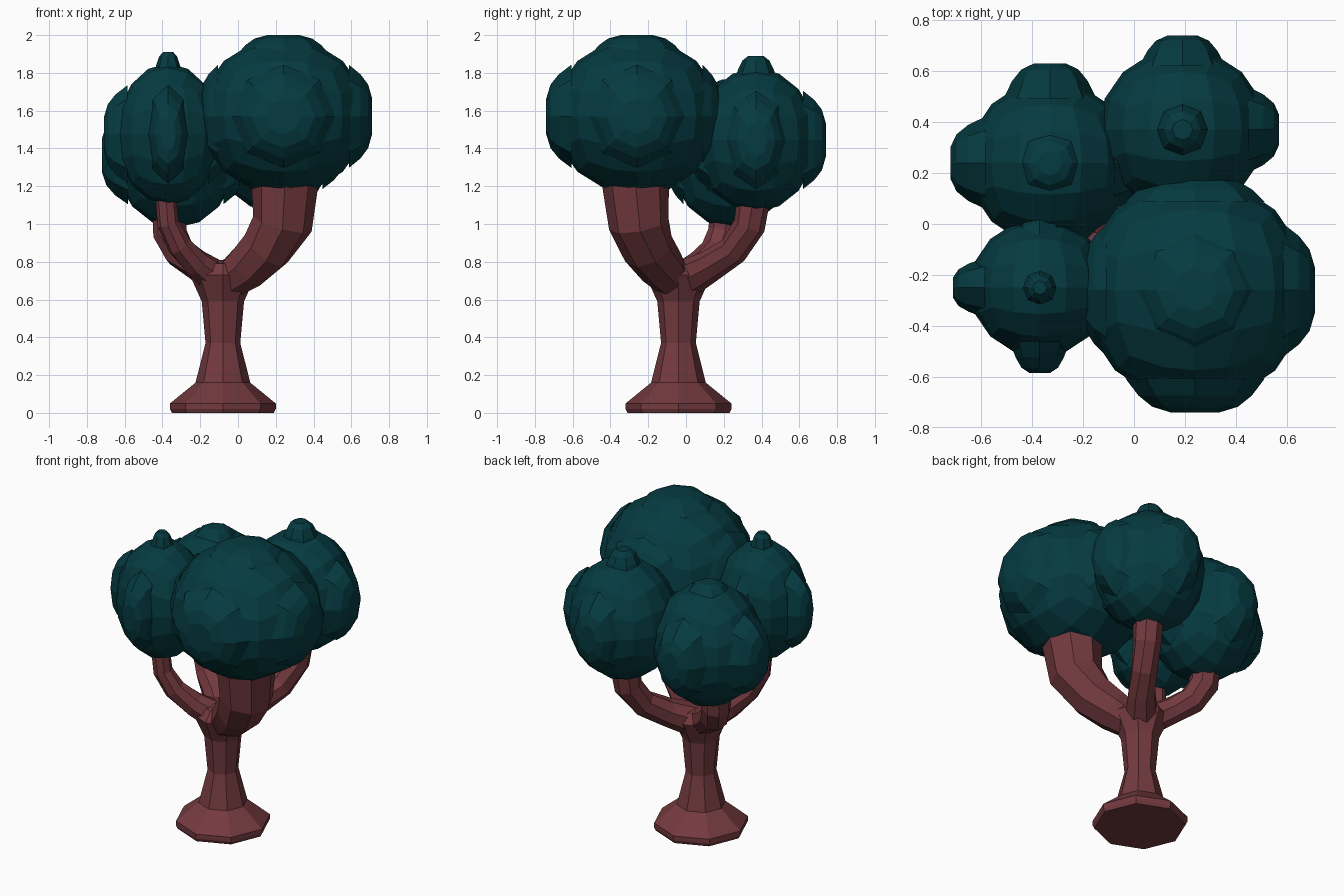
import bpy, bmesh, math
from mathutils import Vector

if "Cube" in bpy.data.objects:
    bpy.data.objects.remove(bpy.data.objects["Cube"])


def material(name, rgb):
    m = bpy.data.materials.new(name)
    m.diffuse_color = (*rgb, 1)
    m.use_nodes = True
    m.node_tree.nodes["Principled BSDF"].inputs["Base Color"].default_value = m.diffuse_color
    return m


BARK = material("reddish brown bark", (0.172, 0.042, 0.049))
LEAF = material("dark teal leaves", (0.0015, 0.043, 0.052))


def finish(name, bm, mat):
    bmesh.ops.recalc_face_normals(bm, faces=bm.faces)
    me = bpy.data.meshes.new(name)
    bm.to_mesh(me)
    bm.free()
    me.materials.append(mat)
    ob = bpy.data.objects.new(name, me)
    bpy.context.collection.objects.link(ob)
    return ob


def loft(bm, rings):
    """Skin a list of equal point rings and cap both ends."""
    vs = [[bm.verts.new(p) for p in r] for r in rings]
    n = len(vs[0])
    for a, b in zip(vs, vs[1:]):
        for i in range(n):
            j = (i + 1) % n
            bm.faces.new((a[i], a[j], b[j], b[i]))
    bm.faces.new(vs[0][::-1])
    bm.faces.new(vs[-1])


def ring(c, u, v, n=8):
    return [c + u * math.cos(2 * math.pi * i / n) + v * math.sin(2 * math.pi * i / n)
            for i in range(n)]


# Trunk with flared foot and flared fork
bm = bmesh.new()
profile = [(0, .27), (.02, .28), (.05, .28), (.16, .145), (.37, .092),
           (.59, .112), (.73, .175), (.79, .13), (.81, .04)]
loft(bm, [ring(Vector((-.08, -.04, z)), Vector((r, 0, 0)), Vector((0, r, 0)))
          for z, r in profile])
finish("trunk", bm, BARK)


# Branches: x, y, z, radius along each path
def branch(name, path):
    bm = bmesh.new()
    pts = [Vector(p[:3]) for p in path]
    rings = []
    for i, p in enumerate(path):
        t = (pts[min(i + 1, len(pts) - 1)] - pts[max(i - 1, 0)]).normalized()
        if i == len(path) - 1:
            t = Vector((0, 0, 1))
        u = (Vector((1, 0, 0)) - t * t.x).normalized()
        rings.append(ring(pts[i], u * p[3], t.cross(u) * p[3]))
    loft(bm, rings)
    finish(name, bm, BARK)


branch("branch_front_right", [(-.05, -.07, .70, .10), (.05, -.13, .775, .125),
                              (.15, -.20, .87, .14), (.235, -.25, 1.0, .16),
                              (.25, -.27, 1.24, .18)])
branch("branch_front_left", [(-.12, -.07, .72, .09), (-.22, -.14, .79, .075),
                             (-.31, -.205, .885, .065), (-.37, -.24, 1.0, .058),
                             (-.385, -.25, 1.17, .055)])
branch("branch_back_left", [(-.12, 0, .72, .09), (-.22, .08, .785, .08),
                            (-.31, .155, .85, .085), (-.36, .205, .95, .09),
                            (-.365, .22, 1.09, .09)])
branch("branch_back_right", [(-.04, .02, .72, .1), (.05, .13, .78, .085),
                             (.13, .25, .86, .08), (.18, .335, .99, .085),
                             (.19, .36, 1.15, .09)])


# Leaf crowns: faceted ball with raised knobs along its axes
def crown(name, centre, radii, knobs):
    c = Vector(centre)
    bm = bmesh.new()
    bmesh.ops.create_cube(bm, size=2)
    bmesh.ops.subdivide_edges(bm, edges=bm.edges[:], cuts=3, use_grid_fill=True)
    for v in bm.verts:
        d = Vector([math.tan(k * math.pi / 4) for k in v.co]).normalized()
        v.co = c + Vector([d[i] * radii[i] for i in range(3)])
    for axis, sign, half_u, half_v, reach in knobs:
        ax, u, v = Vector(), Vector(), Vector()
        ax[axis] = sign
        iu, iv = [i for i in range(3) if i != axis]
        u[iu], v[iv] = half_u, half_v
        low = radii[axis] * .78
        rings = [ring(c + ax * (low + (reach - low) * h), u * s, v * s)
                 for s, h in ((1.3, 0), (1.06, .5), (.8, .83), (.45, 1))]
        loft(bm, rings)
    finish(name, bm, LEAF)


crown("crown_front_right", (.24, -.26, 1.57), (.445, .445, .415),
      [(0, 1, .2, .21, .47), (0, -1, .2, .21, .445), (1, -1, .21, .21, .48),
       (1, 1, .21, .21, .445), (2, 1, .19, .19, .43)])
crown("crown_front_left", (-.37, -.25, 1.475), (.275, .27, .375),
      [(0, -1, .09, .2, .34), (0, 1, .09, .2, .32), (1, -1, .09, .2, .335),
       (1, 1, .08, .18, .29), (2, 1, .06, .06, .435)])
crown("crown_back_left", (-.33, .24, 1.365), (.325, .325, .385),
      [(0, -1, .14, .2, .39), (0, 1, .14, .2, .37), (1, 1, .14, .2, .39),
       (1, -1, .14, .2, .34), (2, 1, .11, .11, .40)])
crown("crown_back_right", (.19, .37, 1.445), (.33, .32, .38),
      [(0, 1, .13, .2, .38), (1, 1, .13, .2, .37), (1, -1, .13, .2, .36),
       (2, 1, .09, .09, .445)])
